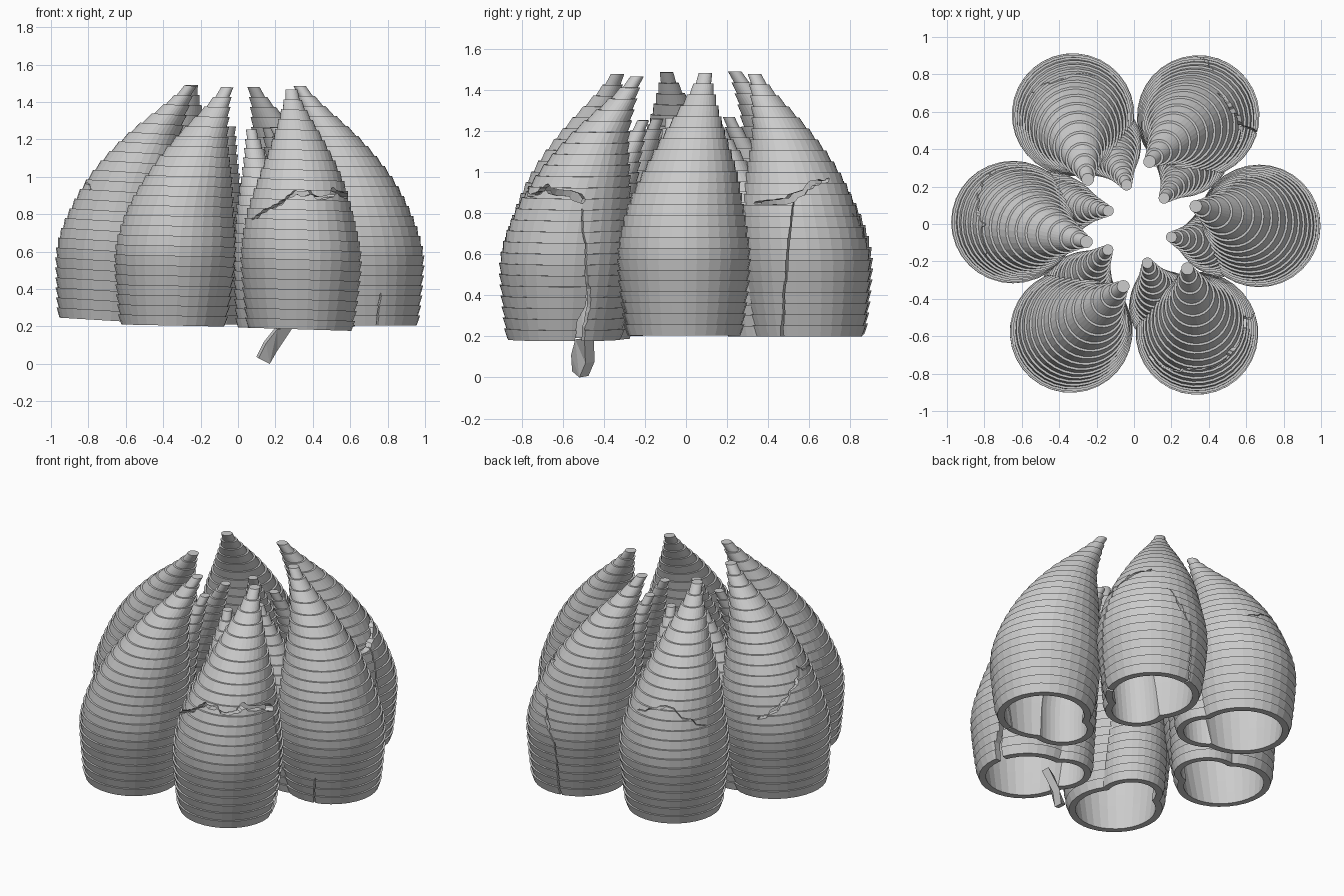
import bpy, bmesh, random
from math import sin, cos, pi, radians, hypot
from mathutils import Matrix, Vector

if "Cube" in bpy.data.objects:
    bpy.data.objects.remove(bpy.data.objects["Cube"])

random.seed(4)
SEG = 32
# horn profiles for the piece on +x: (z, centre x, centre y, radius)
BIG = [(.2, .68, -.01, .28), (.4, .675, -.01, .307), (.6, .667, -.01, .32),
       (.8, .637, -.005, .287), (1.0, .59, .02, .226), (1.2, .51, .045, .14),
       (1.4, .38, .08, .052), (1.48, .33, .095, .026)]
SMALL = [(.2, .49, -.07, .19), (.5, .47, -.085, .19), (.8, .40, -.095, .145),
         (1.05, .30, -.085, .075), (1.26, .20, -.07, .022)]


def sample(prof, z):
    """Smooth (Catmull-Rom) lookup of centre x, centre y, radius at z."""
    z = min(max(z, prof[0][0]), prof[-1][0])
    i = 0
    while i < len(prof) - 2 and z > prof[i + 1][0]:
        i += 1

    def slope(j):
        a, b = prof[max(j - 1, 0)], prof[min(j + 1, len(prof) - 1)]
        return [(b[k] - a[k]) / (b[0] - a[0]) for k in (1, 2, 3)]
    p, q, m, n = prof[i], prof[i + 1], slope(i), slope(i + 1)
    h = q[0] - p[0]
    t = (z - p[0]) / h
    return [(2*t**3 - 3*t*t + 1) * p[k+1] + (t**3 - 2*t*t + t) * h * m[k]
            + (3*t*t - 2*t**3) * q[k+1] + (t**3 - t*t) * h * n[k] for k in range(3)]


def make(name, bm, mat=Matrix()):
    bmesh.ops.recalc_face_normals(bm, faces=bm.faces)
    if bm.calc_volume(signed=True) < 0:
        bmesh.ops.reverse_faces(bm, faces=bm.faces)
    bm.transform(mat)
    me = bpy.data.meshes.new(name)
    bm.to_mesh(me)
    bm.free()
    ob = bpy.data.objects.new(name, me)
    bpy.context.scene.collection.objects.link(ob)
    return ob


def tube(bm, secs):
    """Skin closed sections and cap both ends."""
    n = len(secs[0])
    for a, b in zip(secs, secs[1:]):
        for i in range(n):
            j = (i + 1) % n
            bm.faces.new((a[i], a[j], b[j], b[i]))
    bm.faces.new(secs[0][::-1])
    bm.faces.new(secs[-1])


def loft(name, loops, mat):
    """Closed solid through circles (z, cx, cy, r)."""
    bm = bmesh.new()
    tube(bm, [[bm.verts.new((x + r*cos(2*pi*i/SEG), y + r*sin(2*pi*i/SEG), z))
               for i in range(SEG)] for z, x, y, r in loops])
    return make(name, bm, mat)


def ribbed(name, prof, n, mat):
    """Outer horn: a stack of rings, each lip overhanging the next ring."""
    z0, z1 = prof[0][0], prof[-1][0]
    loops = []
    for i in range(n):
        for z, d in ((z0 + (z1 - z0)*i/n, -.005), (z0 + (z1 - z0)*(i + 1)/n, .007)):
            x, y, r = sample(prof, z)
            loops.append((z, x, y, r + d))
    return loft(name, loops, mat)


def hollow(name, prof, wall, mat):
    """Inner smooth void that is cut out of a horn."""
    loops = [(.1, *sample(prof, .2)[:2], prof[0][3] - wall)]
    for i in range(16):
        z = .2 + (prof[-1][0] - .2)*i/16
        x, y, r = sample(prof, z)
        if r - wall > .015:
            loops.append((z, x, y, r - wall))
    return loft(name, loops, mat)


def crack(name, centre, pts):
    """Jagged radial blade; pts are (degrees, z, width)."""
    path = []
    for p, q in zip(pts, pts[1:]):
        for i in range(3):
            t = i/3
            j = random.uniform(-.013, .013) if i or path else 0
            path.append((radians(p[0] + (q[0] - p[0])*t)*.3 + j*.5,
                         p[1] + (q[1] - p[1])*t + j, p[2] + (q[2] - p[2])*t))
    path.append((radians(pts[-1][0])*.3, pts[-1][1], pts[-1][2]))
    bm = bmesh.new()
    secs = []
    for i, (s, z, w) in enumerate(path):
        a, b = path[max(i - 1, 0)], path[min(i + 1, len(path) - 1)]
        d = hypot(b[0] - a[0], b[1] - a[1])
        nx, nz = -(b[1] - a[1])/d*w/2, (b[0] - a[0])/d*w/2
        sec = []
        for sg, r in ((1, .1), (1, .46), (-1, .46), (-1, .1)):
            ang = (s + sg*nx)/.3
            sec.append(bm.verts.new((centre.x + r*cos(ang), centre.y + r*sin(ang), z + sg*nz)))
        secs.append(sec)
    tube(bm, secs)
    bmesh.ops.triangulate(bm, faces=bm.faces)
    return make(name, bm)


def boolean(ob, tool, op):
    """Apply a boolean; keep the old mesh if the result breaks the outline."""
    old = ob.data
    lo = [f(v.co[a] for v in old.vertices) for a in range(3) for f in (min, max)]
    m = ob.modifiers.new(op, 'BOOLEAN')
    m.operation, m.object, m.solver = op, tool, 'EXACT'
    dg = bpy.context.evaluated_depsgraph_get()
    new = bpy.data.meshes.new_from_object(ob.evaluated_get(dg))
    ob.modifiers.clear()
    bpy.data.objects.remove(tool)
    if len(new.vertices):
        hi = [f(v.co[a] for v in new.vertices) for a in range(3) for f in (min, max)]
        if op == 'UNION' or max(abs(p - q) for p, q in zip(lo, hi)) < .03:
            ob.data = new


# piece: name, lift, slope of base along x, cracks
PIECES = [
    ("right", .005, 0, [[(-75, .15, .012), (-72, .38, .003)]]),
    ("back_right", .0, 0, [[(-60, .85, .008), (-20, .87, .03), (15, .94, .025), (50, .97, .004)],
                           [(-12, .86, .005), (-15, .5, .008), (-24, .14, .014)],
                           [(70, .8, .004), (95, .5, .007), (100, .15, .012)]]),
    ("back_left", .01, 0, [[(60, .86, .004), (110, .92, .006), (170, .8, .004)]]),
    ("left", .03, -.06, [[(100, .75, .004), (140, .86, .012), (185, 1.0, .006), (235, .93, .004)]]),
    ("front_left", .005, -.02, [[(-100, 1.02, .003), (-60, 1.06, .006), (-20, 1.0, .004)]]),
    ("front_right", -.015, -.03, [
        [(-155, .77, .004), (-120, .85, .012), (-95, .92, .02), (-72, .91, .02),
         (-45, .89, .012), (-25, .93, .03), (18, .86, .03)],
        [(14, .12, .05), (15, .26, .045), (21, .36, .025), (17, .55, .007), (16, .82, .006)],
        [(-125, 1.12, .004), (-80, 1.11, .009), (-40, 1.08, .004)]]),
]

for k, (side, lift, slope, cracks) in enumerate(PIECES):
    rot = Matrix.Rotation(k*pi/3, 4, 'Z')
    centre = rot @ Vector((.67, -.01, .2))
    mat = (Matrix.Translation(centre + Vector((0, 0, lift))) @ Matrix.Rotation(-slope, 4, 'Y')
           @ Matrix.Translation(-centre) @ rot)
    # ribbed double horn shell, hollowed and cracked
    shell = ribbed(side + "_horn_shell", BIG, 24, mat)
    boolean(shell, ribbed("side_horn", SMALL, 21, mat), 'UNION')
    boolean(shell, hollow("void", BIG, .045, mat), 'DIFFERENCE')
    boolean(shell, hollow("side_void", SMALL, .045, mat), 'DIFFERENCE')
    for c in cracks:
        boolean(shell, crack("crack", centre, c), 'DIFFERENCE')

# fallen wall shard below the front right horn
bm = bmesh.new()
outline = [(.11, -.555, .03), (.17, -.52, .0), (.21, -.49, .07), (.29, -.495, .19),
           (.21, -.54, .185), (.15, -.56, .11)]
tube(bm, [[bm.verts.new(p) for p in outline],
          [bm.verts.new((x - .012, y + .045, z + .008)) for x, y, z in outline]])
bmesh.ops.triangulate(bm, faces=bm.faces)
make("fallen_shard", bm)
